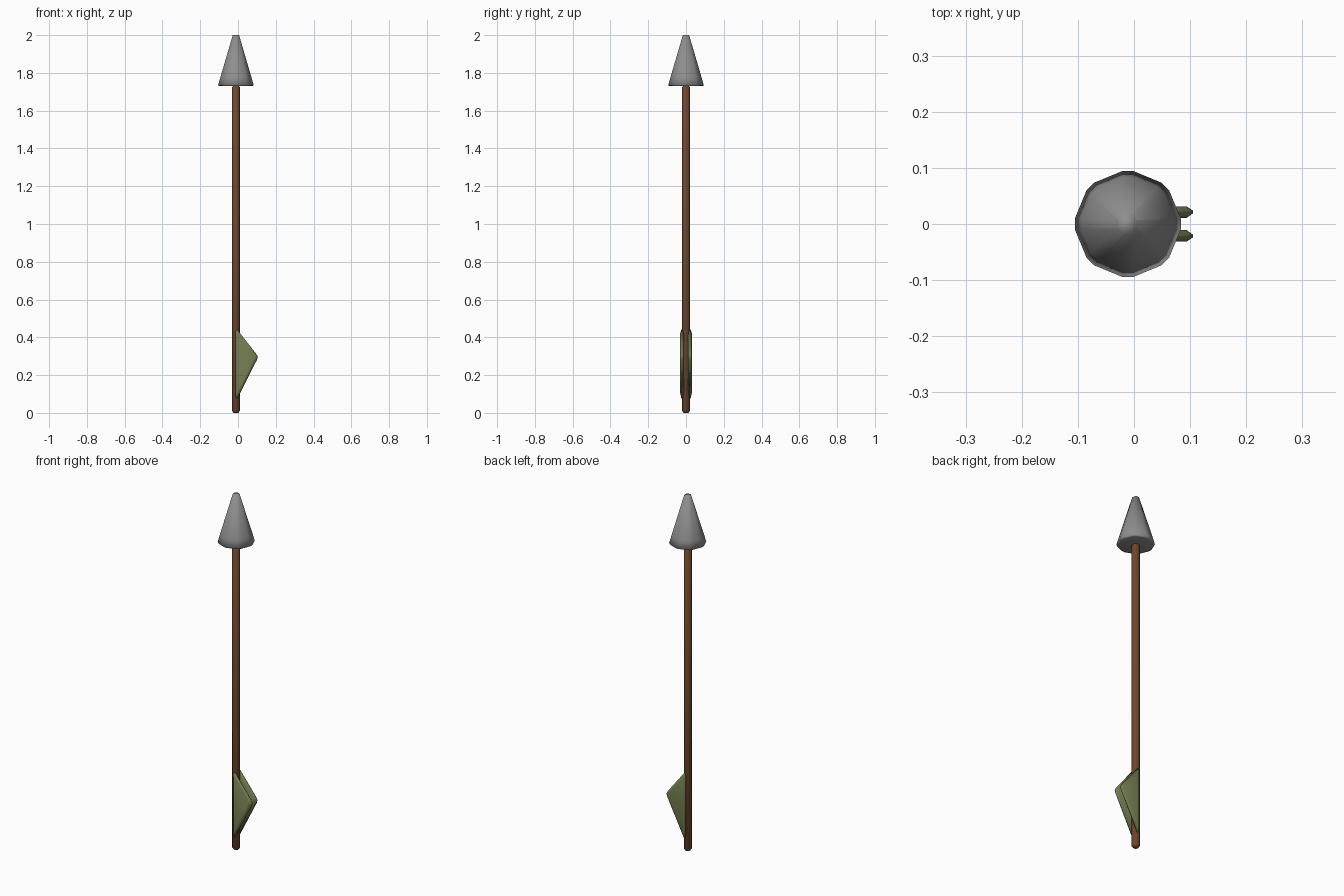
import bpy, bmesh
from math import sin, cos, asin, pi

if "Cube" in bpy.data.objects:
    bpy.data.objects.remove(bpy.data.objects["Cube"])

CX = -0.011  # shaft axis, offset because the fins stick out to +x


def material(name, rgb):
    m = bpy.data.materials.new(name)
    m.diffuse_color = (*rgb, 1)
    m.use_nodes = True
    m.node_tree.nodes["Principled BSDF"].inputs["Base Color"].default_value = m.diffuse_color
    return m


def finish(bm, name, mat, smooth=False):
    bmesh.ops.remove_doubles(bm, verts=bm.verts, dist=1e-5)
    bmesh.ops.recalc_face_normals(bm, faces=bm.faces)
    me = bpy.data.meshes.new(name)
    bm.to_mesh(me)
    bm.free()
    ob = bpy.data.objects.new(name, me)
    bpy.context.collection.objects.link(ob)
    me.materials.append(mat)
    if smooth:
        for p in me.polygons:
            p.use_smooth = True
    return ob


def loft(bm, rings):
    """Skin closed rings of equal length and cap both ends."""
    rings = [[bm.verts.new(p) for p in r] for r in rings]
    n = len(rings[0])
    for a, b in zip(rings, rings[1:]):
        for i in range(n):
            j = (i + 1) % n
            bm.faces.new((a[i], a[j], b[j], b[i]))
    bm.faces.new(rings[0])
    bm.faces.new(rings[-1])


def octagon(r, z, half):
    """Eight-sided ring whose corners are chamfered to a fixed width."""
    d = min(asin(min(half / r, 1)), pi / 8 - 0.002)
    return [(CX + r * cos(k * pi / 4 + s * d), r * sin(k * pi / 4 + s * d), z)
            for k in range(8) for s in (-1, 1)]


brown = material("wood", (0.16, 0.065, 0.025))
green = material("feather", (0.17, 0.2, 0.08))
grey = material("steel", (0.27, 0.27, 0.27))

# Shaft with chamfered ends
bm = bmesh.new()
loft(bm, [octagon(r, z, 0.003) for r, z in
          ((0.013, 0), (0.0205, 0.01), (0.0205, 1.724), (0.013, 1.734))])
finish(bm, "shaft", brown, True)

# Faceted cone head with blunt tip
bm = bmesh.new()
loft(bm, [octagon(r, z, 0.0095) for r, z in
          ((0.086, 1.73), (0.095, 1.734), (0.083, 1.776), (0.018, 2.0))])
finish(bm, "arrow_head", grey, True)

# Pair of triangular fins with chamfered rims
outer = [(-0.013, 0.43), (-0.005, 0.442), (0.097, 0.312), (0.105, 0.297),
         (0.1, 0.28), (-0.004, 0.075), (-0.013, 0.085)]
inner = [(-0.005, 0.415), (-0.002, 0.421), (0.089, 0.306), (0.094, 0.297),
         (0.091, 0.287), (-0.002, 0.105), (-0.005, 0.11)]
for side, name in ((-1, "fin_front"), (1, "fin_back")):
    bm = bmesh.new()
    loft(bm, [[(x, side * y, z) for x, z in prof] for prof, y in
              ((inner, 0.011), (outer, 0.019), (outer, 0.024), (inner, 0.031))])
    finish(bm, name, green, True)
